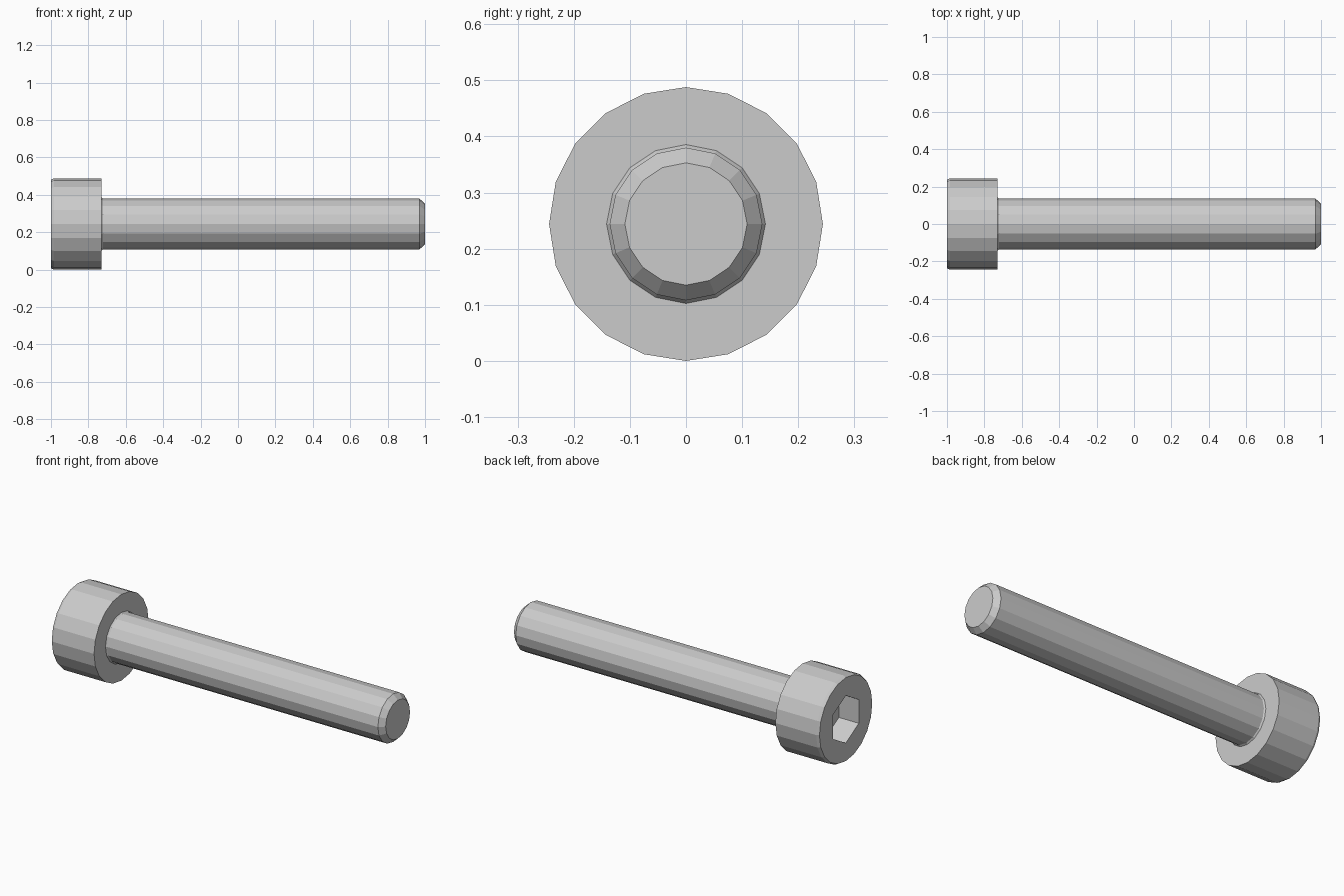
import bpy, bmesh
from math import cos, sin, pi

if "Cube" in bpy.data.objects:
    bpy.data.objects.remove(bpy.data.objects["Cube"])

AXIS_Z = 0.244


def lathe_x(name, profile, sides, phase=0.0):
    """Closed faceted solid from (x, radius) stations around the bolt axis."""
    bm = bmesh.new()
    rings = []
    for x, r in profile:
        rings.append([bm.verts.new((x, r * cos(phase + 2 * pi * i / sides),
                                    AXIS_Z + r * sin(phase + 2 * pi * i / sides)))
                      for i in range(sides)])
    for a, b in zip(rings, rings[1:]):
        for i in range(sides):
            j = (i + 1) % sides
            bm.faces.new((a[i], a[j], b[j], b[i]))
    bm.faces.new(rings[0])
    bm.faces.new(rings[-1])
    bmesh.ops.recalc_face_normals(bm, faces=bm.faces)
    mesh = bpy.data.meshes.new(name)
    bm.to_mesh(mesh)
    bm.free()
    obj = bpy.data.objects.new(name, mesh)
    bpy.context.collection.objects.link(obj)
    return obj


# Cylindrical head with a slightly eased outer rim
head = lathe_x("bolt_head", [(-1.0, 0.236), (-0.985, 0.244), (-0.73, 0.244)], 20, pi / 2)

# Hexagonal key socket cut into the head, corners at top and bottom
cutter = lathe_x("socket_cutter", [(-1.1, 0.134), (-0.875, 0.134)], 6, pi / 2)
cutter.hide_render = True
cut = head.modifiers.new("hex_socket", 'BOOLEAN')
cut.operation = 'DIFFERENCE'
cut.solver = 'EXACT'
cut.object = cutter
bpy.context.view_layer.objects.active = head
bpy.ops.object.modifier_apply(modifier=cut.name)
bpy.data.objects.remove(cutter, do_unlink=True)

# Shank with a small fillet under the head and a chamfered tip
lathe_x("bolt_shank", [(-0.732, 0.143), (-0.722, 0.136), (0.97, 0.136), (1.0, 0.109)],
        16, pi / 2)
